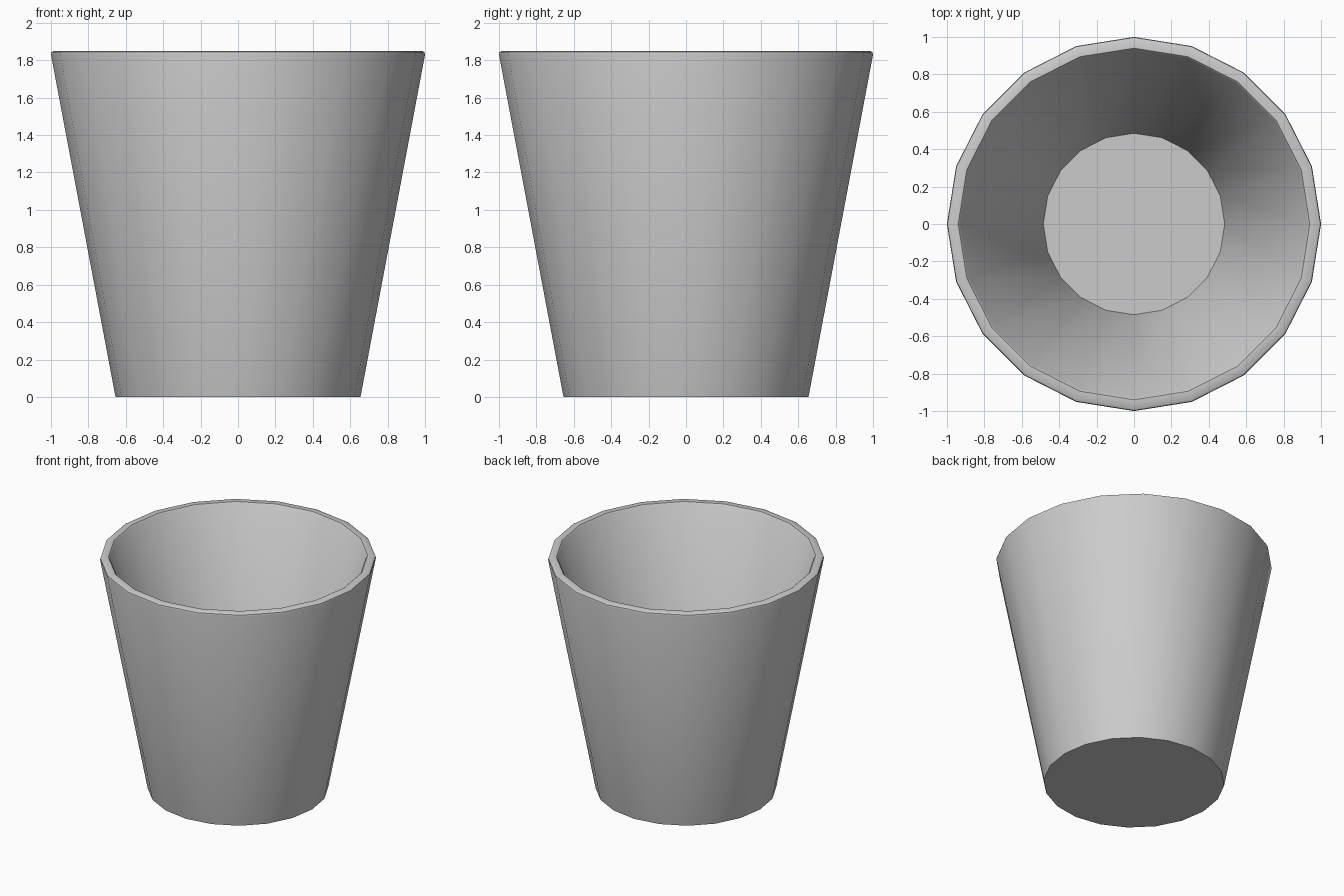
import bpy, bmesh, math

if "Cube" in bpy.data.objects:
    bpy.data.objects.remove(bpy.data.objects["Cube"])

SIDES = 20
# Cup profile (radius, height): outer base, up the wall, over the lip, down inside
PROFILE = [(0.655, 0.0), (1.0, 1.83), (0.997, 1.843), (0.985, 1.85),
           (0.94, 1.85), (0.93, 1.84), (0.485, 0.12)]

# Tapered cup: profile turned around the z axis
bm = bmesh.new()
rings = []
for r, z in PROFILE:
    rings.append([bm.verts.new((r * math.cos(2 * math.pi * i / SIDES),
                                r * math.sin(2 * math.pi * i / SIDES), z))
                  for i in range(SIDES)])
for a, b in zip(rings, rings[1:]):
    for i in range(SIDES):
        j = (i + 1) % SIDES
        bm.faces.new((a[i], a[j], b[j], b[i]))

# Underside and inner floor
bm.faces.new(rings[0][::-1])
bm.faces.new(rings[-1])
bmesh.ops.recalc_face_normals(bm, faces=bm.faces[:])

mesh = bpy.data.meshes.new("tapered_cup")
bm.to_mesh(mesh)
bm.free()
cup = bpy.data.objects.new("tapered_cup", mesh)
bpy.context.collection.objects.link(cup)

# Smooth walls, sharp rim and base
bpy.context.view_layer.objects.active = cup
cup.select_set(True)
bpy.ops.object.shade_smooth_by_angle(angle=math.radians(35))
